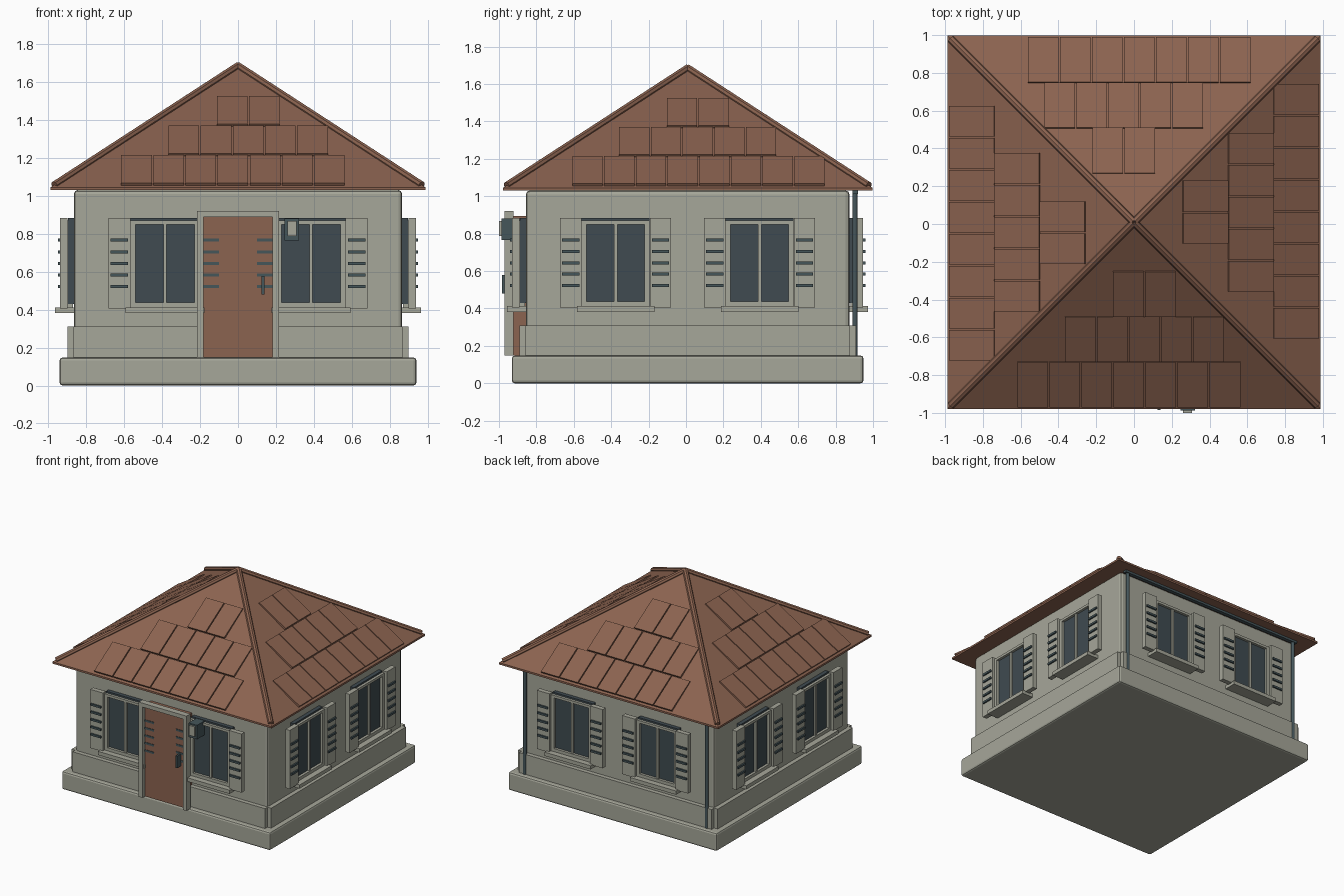
import bpy, bmesh, math
from mathutils import Matrix, Vector

if "Cube" in bpy.data.objects:
    bpy.data.objects.remove(bpy.data.objects["Cube"])

YC = 0.009           # house centre in y
EAVE, EAVE_Z, APEX = 0.988, 1.045, 1.685


def material(name, r, g, b):
    m = bpy.data.materials.new(name)
    m.diffuse_color = (r, g, b, 1)
    m.use_nodes = True
    m.node_tree.nodes["Principled BSDF"].inputs["Base Color"].default_value = m.diffuse_color
    return m


STONE = material("grey_stone", 0.38, 0.385, 0.32)
BRICK = material("red_brown", 0.26, 0.125, 0.08)
GLASS = material("dark_glass", 0.05, 0.07, 0.082)
SLATE = material("slate_metal", 0.06, 0.092, 0.102)


def finish(name, bm, mat, bevel=0.0):
    bmesh.ops.recalc_face_normals(bm, faces=bm.faces)
    me = bpy.data.meshes.new(name)
    bm.to_mesh(me)
    bm.free()
    me.materials.append(mat)
    ob = bpy.data.objects.new(name, me)
    bpy.context.collection.objects.link(ob)
    if bevel:
        mod = ob.modifiers.new("bevel", 'BEVEL')
        mod.width, mod.segments = bevel, 2
    return ob


def side_matrix(k):
    # side 0 = front, 1 = right, 2 = back, 3 = left
    return Matrix.Translation((0, YC, 0)) @ Matrix.Rotation(k * math.pi / 2, 4, 'Z')


def boxes(name, mat, items, k=0, bevel=0.0):
    """items: (u0, u1, d0, d1, z0, z1), u along the side, d outwards."""
    bm = bmesh.new()
    for u0, u1, d0, d1, z0, z1 in items:
        m = (side_matrix(k)
             @ Matrix.Translation(((u0 + u1) / 2, -(d0 + d1) / 2, (z0 + z1) / 2))
             @ Matrix.Diagonal((u1 - u0, d1 - d0, z1 - z0, 1)))
        bmesh.ops.create_cube(bm, size=1, matrix=m)
    return finish(name, bm, mat, bevel)


def rods(name, mat, segs, radius, sides):
    bm = bmesh.new()
    for a, b in segs:
        a, b = Vector(a), Vector(b)
        m = Matrix.Translation((a + b) / 2) @ (b - a).to_track_quat('Z', 'Y').to_matrix().to_4x4()
        bmesh.ops.create_cone(bm, cap_ends=True, segments=sides, radius1=radius,
                              radius2=radius, depth=(b - a).length, matrix=m)
    ob = finish(name, bm, mat)
    for p in ob.data.polygons:
        p.use_smooth = len(p.vertices) == 4 and sides > 8
    return ob


# foundation slab, walls and plinth boards
boxes("foundation", STONE, [(-0.94, 0.94, -0.94, 0.94, 0.0, 0.148)], bevel=0.015)
boxes("walls", STONE, [(-0.865, 0.865, -0.865, 0.865, 0.13, 1.03)], bevel=0.02)
for k in range(4):
    boxes("plinth_board", STONE, [(-0.868, 0.868, 0.85, 0.9, 0.14, 0.31)], k)


# windows with shutters
def window(k, c):
    w = 0.182
    boxes("window_glass", GLASS, [(c - w, c + w, 0.855, 0.897, 0.43, 0.883)], k)
    boxes("window_frame", STONE, [
        (c - w, c - w + 0.027, 0.87, 0.918, 0.41, 0.87),
        (c + w - 0.027, c + w, 0.87, 0.918, 0.41, 0.87),
        (c - w, c + w, 0.87, 0.918, 0.41, 0.437),
        (c - w, c + w, 0.87, 0.918, 0.85, 0.87),
        (c - 0.009, c + 0.009, 0.87, 0.912, 0.42, 0.86)], k)
    boxes("window_sill", STONE, [(c - 0.208, c + 0.208, 0.85, 0.965, 0.382, 0.412)], k)
    shutters, slats = [], []
    for s in (-1, 1):
        m = c + s * 0.24
        shutters.append((m - 0.057, m + 0.057, 0.899, 0.938, 0.405, 0.883))
        for i in range(5):
            z = 0.522 + i * 0.061
            slats.append((m - 0.046, m + 0.046, 0.92, 0.95, z - 0.008, z + 0.008))
    boxes("shutters", STONE, shutters, k)
    boxes("shutter_slats", SLATE, slats, k)


for k in range(4):
    for c in (-0.385, 0.385):
        window(k, c)

# door, frame, handle and wall lamp
boxes("door", BRICK, [(-0.185, 0.185, 0.86, 0.946, 0.148, 0.895)])
boxes("door_frame", STONE, [(-0.215, -0.182, 0.93, 0.98, 0.148, 0.92),
                            (0.182, 0.215, 0.93, 0.98, 0.148, 0.92),
                            (-0.215, 0.215, 0.93, 0.98, 0.888, 0.92)])
boxes("door_handle", SLATE, [(0.124, 0.14, 0.94, 0.993, 0.48, 0.578)])
boxes("wall_lamp", SLATE, [(0.246, 0.322, 0.89, 0.996, 0.765, 0.88)])
boxes("lamp_pane", STONE, [(0.26, 0.308, 0.99, 1.009, 0.788, 0.868)])

# roof pyramid with a thin rim
bm = bmesh.new()
rings = []
for z in (1.03, EAVE_Z):
    rings.append([bm.verts.new((sx * EAVE, sy * EAVE + YC, z))
                  for sx, sy in ((-1, -1), (1, -1), (1, 1), (-1, 1))])
top = bm.verts.new((0, YC, APEX))
bm.faces.new(rings[0])
for i in range(4):
    j = (i + 1) % 4
    bm.faces.new((rings[0][i], rings[0][j], rings[1][j], rings[1][i]))
    bm.faces.new((rings[1][i], rings[1][j], top))
finish("roof", bm, BRICK)

# hip ridges
rods("hip_ridges", BRICK,
     [((sx * 0.968, sy * 0.968 + YC, EAVE_Z + 0.012), (0, YC, APEX))
      for sx in (-1, 1) for sy in (-1, 1)], 0.021, 8)

# roof tiles: three rows per side, lower edge lifted a little
PITCH = 0.1695
slope = math.atan2(APEX - EAVE_Z, EAVE)
for k in range(4):
    bm = bmesh.new()
    rows = ((-0.62, 8 if k % 2 else 7, 0.975, 0.735),
            (-0.37, 5, 0.735, 0.495),
            (-0.115, 2, 0.495, 0.255))
    for start, count, r0, r1 in rows:
        r = (r0 + r1) / 2
        z = APEX - r * math.tan(slope)
        length = (r0 - r1) / math.cos(slope) - 0.006
        for i in range(count):
            u = start + (i + 0.5) * PITCH
            m = (side_matrix(k) @ Matrix.Translation((u, -r, z))
                 @ Matrix.Rotation(slope - 0.025, 4, 'X')
                 @ Matrix.Translation((0, 0, 0.004))
                 @ Matrix.Diagonal((PITCH - 0.008, length, 0.016, 1)))
            bmesh.ops.create_cube(bm, size=1, matrix=m)
    finish("roof_tiles", bm, BRICK)

# gutter and downpipes along the back
rods("downpipes", SLATE, [((s * 0.82, 0.903, 0.148), (s * 0.82, 0.903, 1.03)) for s in (-1, 1)],
     0.014, 12)
boxes("gutter", SLATE, [(-0.85, 0.85, 0.88, 0.91, 1.012, 1.032)], 2)
